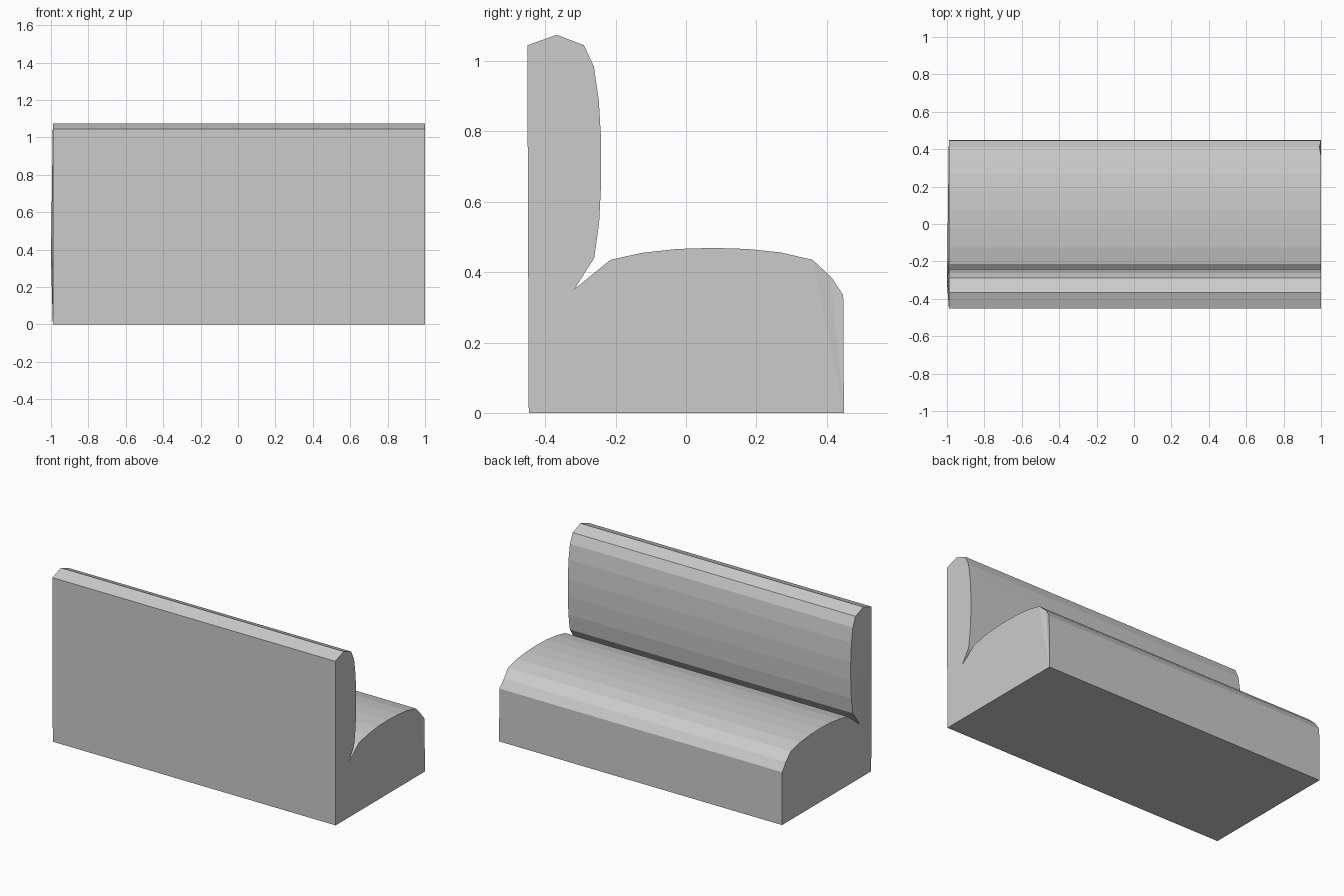
import bpy
import bmesh

cube = bpy.data.objects.get("Cube")
if cube:
    bpy.data.objects.remove(cube, do_unlink=True)

# Upholstery colour
grey = bpy.data.materials.new("light_grey")
grey.use_nodes = True
colour = (0.6, 0.6, 0.6, 1)
grey.diffuse_color = colour
grey.node_tree.nodes["Principled BSDF"].inputs["Base Color"].default_value = colour

# Side profile (y, z): base, seat cushion, crease, backrest
base = [(-.447, 0), (.449, 0)]
seat = [(.447, .335), (.412, .387), (.36, .435), (.27, .456), (.175, .466),
        (.075, .469), (-.025, .466), (-.125, .455), (-.215, .435)]
crease = [(-.317, .352)]
backrest = [(-.261, .44), (-.247, .54), (-.241, .66), (-.241, .77),
            (-.248, .89), (-.262, .985), (-.29, 1.045), (-.367, 1.075), (-.451, 1.045)]
profile = base + seat + crease + backrest
crease_index = len(base + seat)

# Sweep the profile along the width
bm = bmesh.new()
right_end = [bm.verts.new((-.99, y, z)) for y, z in profile]
left_end = [bm.verts.new((1, y, z)) for y, z in profile]
count = len(profile)
for i in range(count):
    j = (i + 1) % count
    bm.faces.new((right_end[i], right_end[j], left_end[j], left_end[i]))
caps = [bm.faces.new(right_end), bm.faces.new(left_end)]
bmesh.ops.triangulate(bm, faces=caps)

# Slightly uneven ends at the crease and the cushion's front edge
right_end[crease_index].co.x = -1
left_end[len(base) + 1].co.x = .992
bmesh.ops.recalc_face_normals(bm, faces=bm.faces)

mesh = bpy.data.meshes.new("bench_seat")
bm.to_mesh(mesh)
bm.free()
mesh.materials.append(grey)
bench = bpy.data.objects.new("bench_seat", mesh)
bpy.context.collection.objects.link(bench)
